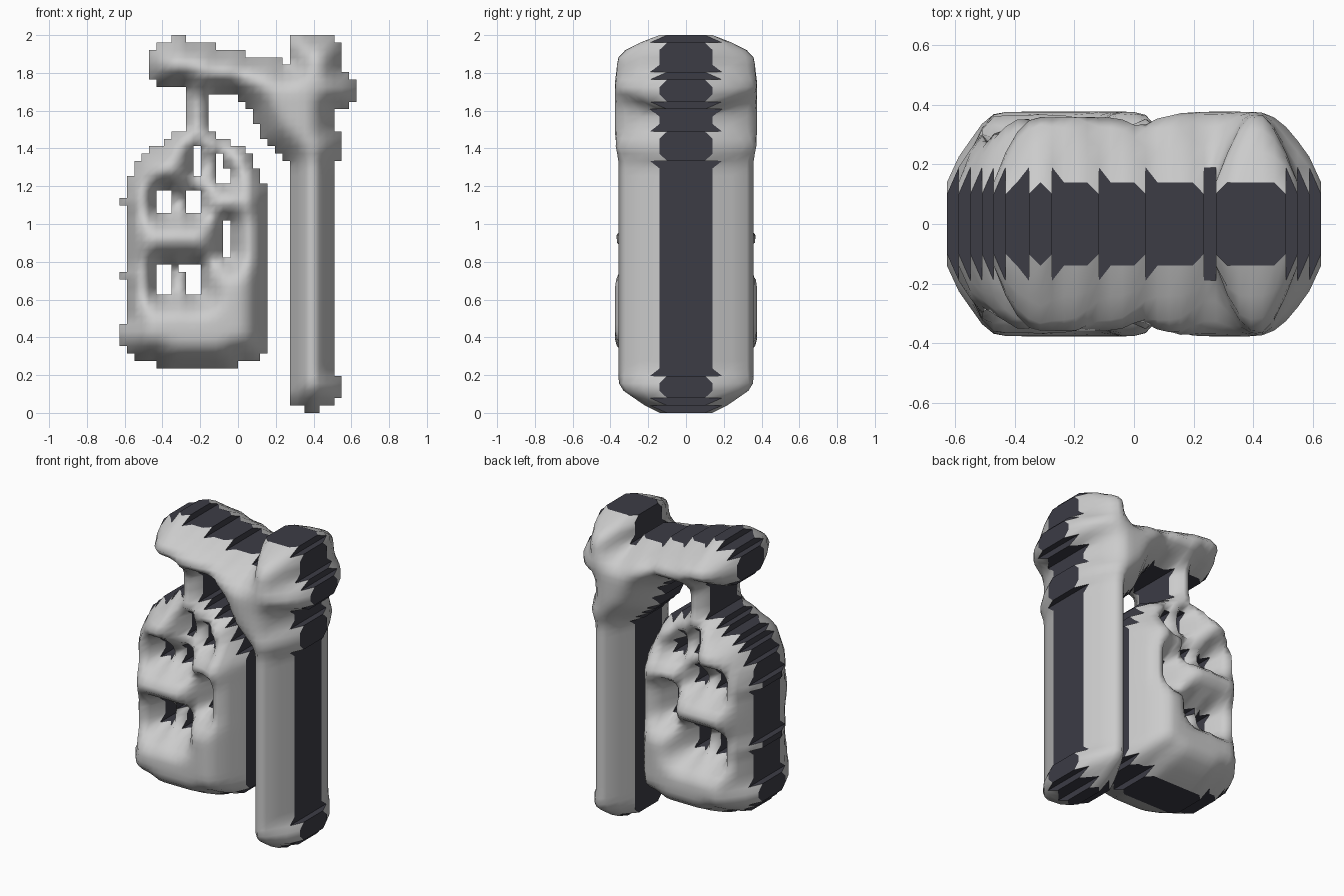
import bpy, bmesh, math

if "Cube" in bpy.data.objects:
    bpy.data.objects.remove(bpy.data.objects["Cube"])

P = 2 / 51              # size of one silhouette step
X0 = -16 * P            # left edge
RIM = {1: 0.10, 2: 0.14, 3: 0.19}    # wall half depth at outer, straight, inner corners
EDGE, DEEP, RAMP = 0.14, 0.377, 0.132

cells = set()


def fill(i0, i1, j0, j1, add=True):
    block = {(i, j) for i in range(i0, i1) for j in range(j0, j1)}
    (cells.update if add else cells.difference_update)(block)


def columns(start, profile):
    """Side by side strips given as (end column, bottom row, top row)."""
    for end, low, high in profile:
        fill(start, end, low, high)
        start = end


def rows(left, start, profile):
    """Stacked strips given as (end row, right column)."""
    for end, right in profile:
        fill(left, right, start, end)
        start = end


# post with knobbly top
fill(25, 27, 0, 1)
rows(23, 1, [(2, 29), (5, 30), (34, 29), (38, 30), (41, 29), (42, 31),
             (45, 32), (46, 31), (50, 30), (51, 29)])
# arm and curved brace
columns(4, [(5, 45, 49), (7, 44, 50), (9, 44, 51), (13, 43, 50), (16, 43, 49),
            (17, 42, 49), (18, 41, 48), (19, 39, 48), (20, 37, 48),
            (21, 36, 48), (22, 35, 48), (23, 34, 47)])
# hanger
fill(9, 12, 37, 43)
fill(10, 12, 43, 44)
# lantern body
columns(1, [(2, 8, 32), (3, 7, 34), (4, 7, 35), (5, 7, 36), (6, 6, 36),
            (7, 6, 37), (9, 6, 38), (12, 6, 39), (13, 6, 38), (15, 6, 37),
            (16, 6, 36), (17, 7, 36), (18, 7, 35), (19, 7, 33), (20, 8, 31)])
# small nubs on the left
for low, high in [(9, 12), (18, 19), (28, 29)]:
    fill(0, 1, low, high)
# window openings
for hole in [(5, 7, 27, 30), (9, 11, 27, 30), (10, 11, 32, 36),
             (13, 14, 33, 35), (13, 15, 31, 33), (14, 15, 21, 26),
             (5, 7, 16, 20), (9, 11, 16, 20), (8, 9, 19, 20)]:
    fill(*hole, add=False)

# inflate the silhouette: depth grows with distance from the outline
count = {}
for i, j in cells:
    for v in ((i, j), (i + 1, j), (i + 1, j + 1), (i, j + 1)):
        count[v] = count.get(v, 0) + 1
rim = [v for v, n in count.items() if n < 4]
depth = {}
for v, n in count.items():
    if n < 4:
        depth[v] = RIM[n]
    else:
        d = P * min(math.dist(v, r) for r in rim)
        depth[v] = EDGE + (DEEP - EDGE) * math.sin(math.pi / 2 * min(1, d / RAMP))
for _ in range(2):
    old = dict(depth)
    for (i, j), n in count.items():
        if n == 4:
            ring = [old[q] for q in ((i + 1, j), (i - 1, j), (i, j + 1), (i, j - 1))]
            depth[i, j] = 0.6 * old[i, j] + 0.1 * sum(ring)

# front and back skins with flat walls between them
bm = bmesh.new()
front = {v: bm.verts.new((X0 + v[0] * P, -h, v[1] * P)) for v, h in depth.items()}
back = {v: bm.verts.new((X0 + v[0] * P, h, v[1] * P)) for v, h in depth.items()}
for i, j in cells:
    loop = [(i, j), (i + 1, j), (i + 1, j + 1), (i, j + 1)]
    bm.faces.new([front[v] for v in loop]).smooth = True
    bm.faces.new([back[v] for v in reversed(loop)]).smooth = True
    beside = [(i, j - 1), (i + 1, j), (i, j + 1), (i - 1, j)]
    for k, cell in enumerate(beside):
        if cell not in cells:
            a, b = loop[k], loop[(k + 1) % 4]
            wall = bm.faces.new([front[b], front[a], back[a], back[b]])
            wall.material_index = 1
            for e in wall.edges:
                e.smooth = False

mesh = bpy.data.meshes.new("hanging_lantern_post")
bm.to_mesh(mesh)
bm.free()
skin = bpy.data.materials.new("grey_skin")
skin.diffuse_color = (0.66, 0.66, 0.66, 1)
skin.use_nodes = True
skin.node_tree.nodes["Principled BSDF"].inputs["Base Color"].default_value = skin.diffuse_color
dark = bpy.data.materials.new("dark_edge")
dark.diffuse_color = (0.045, 0.045, 0.06, 1)
dark.use_nodes = True
dark.node_tree.nodes["Principled BSDF"].inputs["Base Color"].default_value = dark.diffuse_color
mesh.materials.append(skin)
mesh.materials.append(dark)
obj = bpy.data.objects.new("hanging_lantern_post", mesh)
bpy.context.collection.objects.link(obj)
